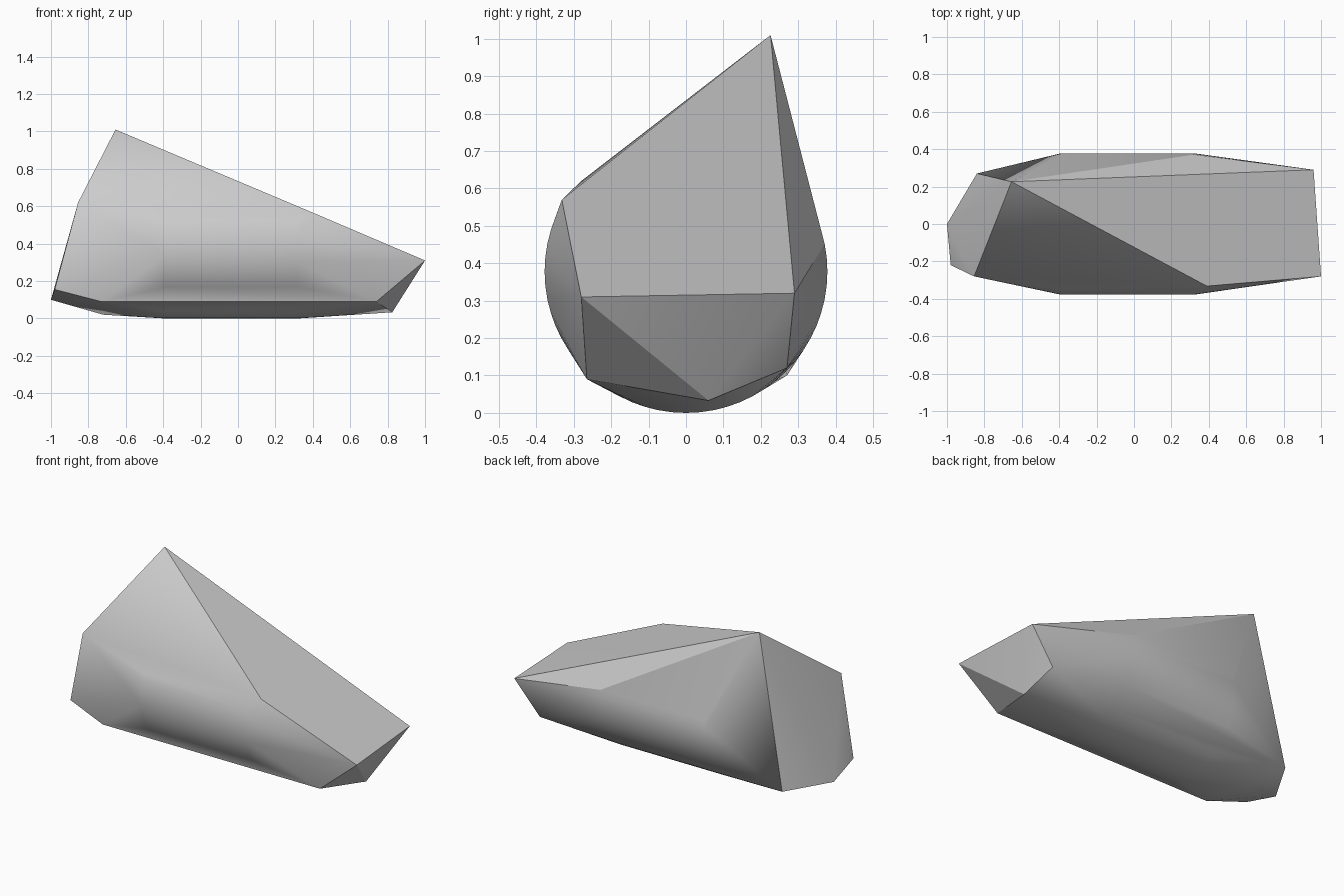
import bpy
import bmesh
from math import radians, pi, sin, cos

default = bpy.data.objects.get("Cube")
if default:
    bpy.data.objects.remove(default, do_unlink=True)

RADIUS = 0.378
BARREL_X = (-0.39, 0.32)
FRONT_RIM, BACK_RIM = 0.55, 0.48   # heights where the barrel meets the flat cuts
SEGMENTS = 64

# Outer corners of the faceted shell
TOP_CORNERS = [(-0.655, 0.226, 1.01), (-0.855, -0.28, 0.62), (0.39, -0.332, 0.57)]
RIGHT_END = [(-1.0, 0.0, 0.1), (-0.98, -0.22, 0.155), (-0.84, 0.27, 0.1),
             (-0.72, 0.09, 0.02), (-0.73, -0.265, 0.09)]
LEFT_END = [(1.0, -0.28, 0.31), (0.96, 0.29, 0.32), (0.8, 0.27, 0.12),
            (0.825, 0.06, 0.033), (0.74, -0.265, 0.09)]


def grey_material():
    mat = bpy.data.materials.new("stone grey")
    mat.use_nodes = True
    colour = (0.6, 0.6, 0.6, 1.0)
    mat.diffuse_color = colour
    mat.node_tree.nodes["Principled BSDF"].inputs["Base Color"].default_value = colour
    return mat


# Lower arcs of the round barrel, wrapped together with the corners
bm = bmesh.new()
for x in BARREL_X:
    for i in range(SEGMENTS):
        a = 2 * pi * i / SEGMENTS
        y, z = RADIUS * sin(a), RADIUS - RADIUS * cos(a)
        if z < (FRONT_RIM if y < 0 else BACK_RIM):
            bm.verts.new((x, y, z))
for corner in TOP_CORNERS + RIGHT_END + LEFT_END:
    bm.verts.new(corner)

bmesh.ops.convex_hull(bm, input=bm.verts[:])
loose = [v for v in bm.verts if not v.link_faces]
bmesh.ops.delete(bm, geom=loose, context='VERTS')
bmesh.ops.recalc_face_normals(bm, faces=bm.faces[:])

mesh = bpy.data.meshes.new("faceted_shell")
bm.to_mesh(mesh)
bm.free()
mesh.materials.append(grey_material())
shell = bpy.data.objects.new("faceted_shell", mesh)
bpy.context.collection.objects.link(shell)

# Soft shading on the barrel, crisp edges on the facets
bpy.ops.object.select_all(action='DESELECT')
shell.select_set(True)
bpy.context.view_layer.objects.active = shell
bpy.ops.object.shade_smooth_by_angle(angle=radians(25))
